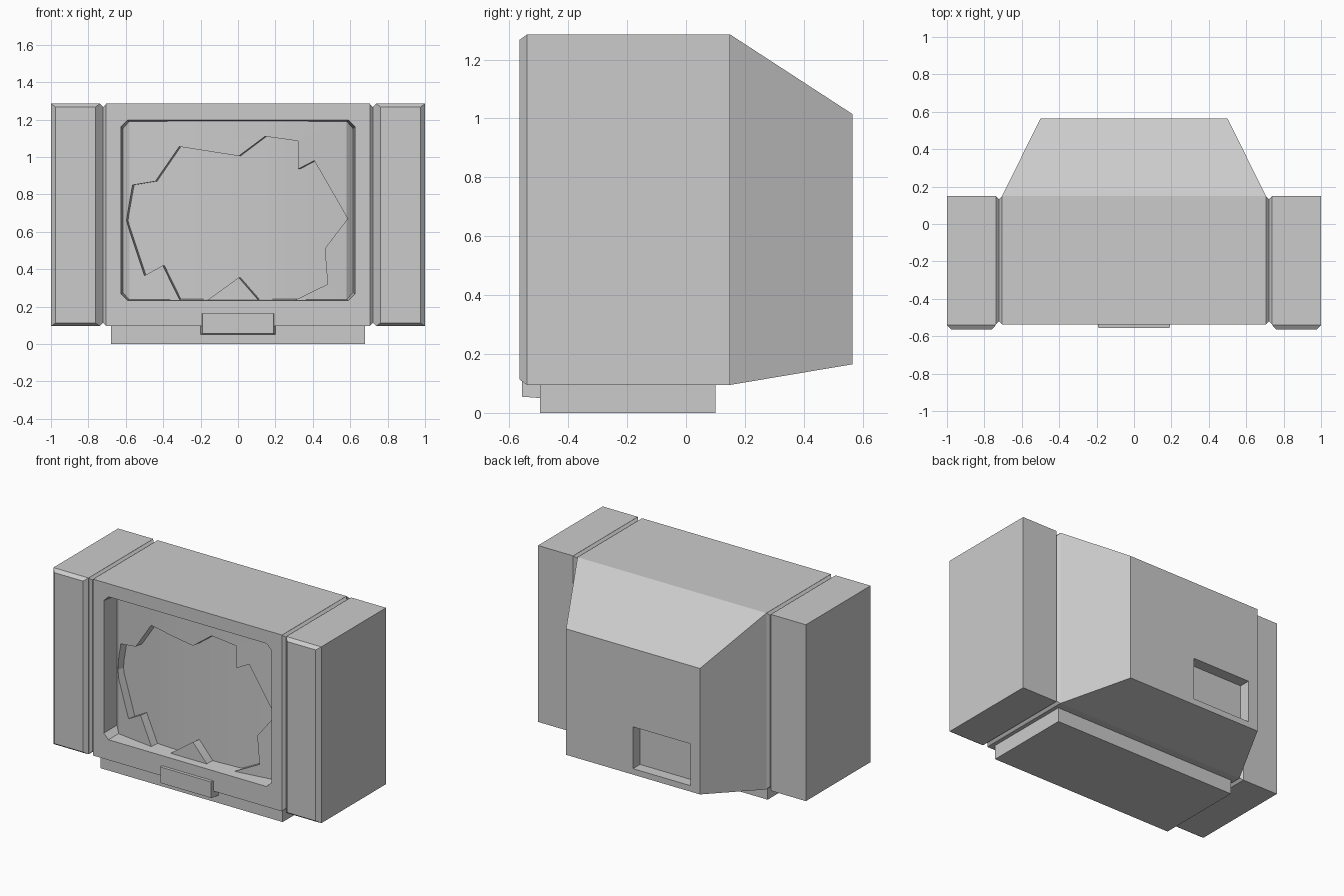
import bpy, bmesh

if "Cube" in bpy.data.objects:
    bpy.data.objects.remove(bpy.data.objects["Cube"])


def loft(name, rings):
    """Solid skinned through rings that have equal point counts, capped at both ends."""
    bm = bmesh.new()
    loops = [[bm.verts.new(p) for p in r] for r in rings]
    n = len(loops[0])
    for a, b in zip(loops, loops[1:]):
        for i in range(n):
            j = (i + 1) % n
            bm.faces.new((a[i], a[j], b[j], b[i]))
    bm.faces.new(loops[0])
    bm.faces.new(loops[-1])
    bmesh.ops.recalc_face_normals(bm, faces=bm.faces)
    me = bpy.data.meshes.new(name)
    bm.to_mesh(me)
    bm.free()
    ob = bpy.data.objects.new(name, me)
    bpy.context.collection.objects.link(ob)
    return ob


def rect_y(y, x0, x1, z0, z1):
    return [(x0, y, z0), (x1, y, z0), (x1, y, z1), (x0, y, z1)]


def rect_x(x, y0, y1, z0, z1):
    return [(x, y0, z0), (x, y1, z0), (x, y1, z1), (x, y0, z1)]


def octagon_y(y, w, z0, z1, c):
    pts = [(-w + c, z0), (w - c, z0), (w, z0 + c), (w, z1 - c),
           (w - c, z1), (-w + c, z1), (-w, z1 - c), (-w, z0 + c)]
    return [(x, y, z) for x, z in pts]


def cut(ob, cutter):
    cutter.hide_render = True
    mod = ob.modifiers.new("cut", 'BOOLEAN')
    mod.object = cutter
    mod.solver = 'EXACT'
    bpy.context.view_layer.objects.active = ob
    bpy.ops.object.modifier_apply(modifier=mod.name)
    bpy.data.objects.remove(cutter)


BOT, TOP, FRONT, BACK = 0.095, 1.285, -0.538, 0.15

# cabinet with tapered rear housing
body = loft("cabinet", [rect_y(FRONT, -.705, .705, BOT, TOP),
                        rect_y(BACK, -.705, .705, BOT, TOP),
                        rect_y(.565, -.5, .5, .165, 1.015)])
# screen opening and rear socket recess
cut(body, loft("opening_cutter", [octagon_y(-.60, .63, .228, 1.202, .035),
                                  octagon_y(-.34, .61, .245, 1.18, .035)]))
cut(body, loft("socket_cutter", [rect_y(.49, -.43, 0, .205, .487),
                                 rect_y(.65, -.43, 0, .205, .487)]))

# side columns with bevelled fronts, joined to the cabinet by V grooves
for s, side in ((-1, "left"), (1, "right")):
    xs = sorted((s * .738, s * 1.0))
    fx = sorted((s * .762, s * .976))
    loft(side + "_column", [rect_y(-.565, *fx, BOT + .018, TOP - .018),
                            rect_y(-.54, *xs, BOT, TOP),
                            rect_y(BACK, *xs, BOT, TOP)])
    loft(side + "_groove", [rect_x(s * .704, FRONT, BACK, BOT, TOP),
                            rect_x(s * .721, FRONT + .018, BACK - .018, BOT + .018, TOP - .018),
                            rect_x(s * .739, FRONT, BACK, BOT, TOP)])

# base plinth and control panel
loft("base", [rect_y(-.495, -.68, .68, 0, .1), rect_y(.10, -.68, .68, 0, .1)])
loft("control_panel", [rect_y(-.557, -.19, .19, .055, .163),
                       rect_y(-.49, -.20, .20, .05, .166)])

# bulging screen curve, front of the glass
half = [(.31, -.477), (.58, -.442), (.635, -.395)]
curve = [(-x, y) for x, y in reversed(half)] + [(-.15, -.486), (.15, -.486)] + half


def slab(name, offset, back):
    pts = [(x, y + offset) for x, y in curve] + back
    return loft(name, [[(x, y, z) for x, y in pts] for z in (.215, 1.215)])


tube = slab("picture_tube", .055, [(.635, -.3), (-.635, -.3)])
glass = slab("broken_glass", 0, [(x, y + .056) for x, y in reversed(curve)])

# jagged hole broken through the glass
hole = [(-.61, .66), (-.51, .365), (-.41, .42), (-.32, .24), (-.28, .15), (-.25, .15),
        (-.16, .24), (0, .355), (.10, .24), (.14, .15), (.20, .15), (.31, .24),
        (.47, .32), (.455, .51), (.575, .67), (.40, .98), (.315, .935), (.315, 1.085),
        (.14, 1.11), (0, 1.005), (-.32, 1.055), (-.45, .87), (-.575, .85)]
cut(glass, loft("hole_cutter", [[(x + d, y, z) for x, z in hole]
                                for y, d in ((-.6, -.015), (-.3, .035))]))

# smooth the curved screen parts
bpy.ops.object.select_all(action='DESELECT')
for ob in (tube, glass):
    ob.select_set(True)
bpy.context.view_layer.objects.active = tube
bpy.ops.object.shade_smooth_by_angle(angle=0.5)
